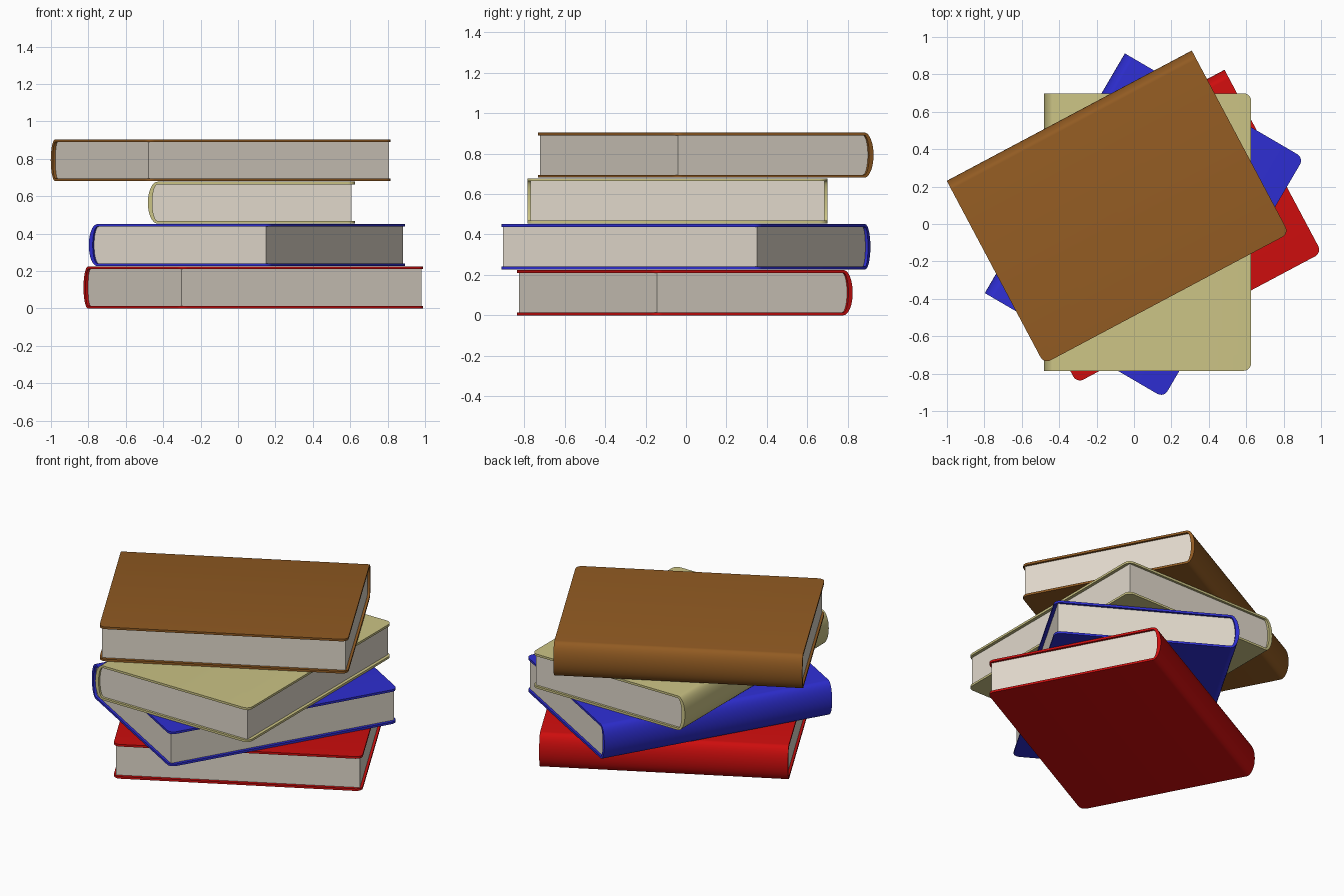
import bpy, bmesh, math
from mathutils import Vector

if "Cube" in bpy.data.objects:
    bpy.data.objects.remove(bpy.data.objects["Cube"])

W, L, T = 1.108, 1.484, 0.224      # book width, spine length, thickness
BOARD, SPINE = 0.014, 0.024        # cover board and spine thickness
ARC_X = -W / 2 + 0.052             # where the rounded spine begins
PITCH = 0.2268


def material(name, rgb):
    m = bpy.data.materials.new(name)
    m.diffuse_color = (*rgb, 1)
    m.use_nodes = True
    m.node_tree.nodes["Principled BSDF"].inputs["Base Color"].default_value = m.diffuse_color
    return m


def spine_arc(bulge, half, n=16):
    """Half ellipse from top to bottom, bulging towards -x."""
    return [(ARC_X - bulge * math.sin(math.pi * i / n),
             T / 2 + half * math.cos(math.pi * i / n)) for i in range(n + 1)]


def extrude_profile(name, profile, length, mat, corner=0.0):
    """Extrude an x-z outline along y; optionally round the fore-edge corners."""
    bm = bmesh.new()
    face = bm.faces.new([bm.verts.new((x, -length / 2, z)) for x, z in profile])
    ext = bmesh.ops.extrude_face_region(bm, geom=[face])
    moved = [g for g in ext["geom"] if isinstance(g, bmesh.types.BMVert)]
    bmesh.ops.translate(bm, verts=moved, vec=Vector((0, length, 0)))
    if corner:
        x_max = max(p[0] for p in profile)
        edges = [e for e in bm.edges
                 if all(abs(v.co.x - x_max) < 1e-5 for v in e.verts)
                 and abs(e.verts[0].co.y - e.verts[1].co.y) < 1e-5]
        bmesh.ops.bevel(bm, geom=edges, offset=corner, segments=5,
                        profile=0.5, affect='EDGES')
    bmesh.ops.recalc_face_normals(bm, faces=bm.faces)
    me = bpy.data.meshes.new(name)
    bm.to_mesh(me)
    bm.free()
    me.materials.append(mat)
    ob = bpy.data.objects.new(name, me)
    bpy.context.collection.objects.link(ob)
    bpy.ops.object.select_all(action='DESELECT')
    ob.select_set(True)
    bpy.context.view_layer.objects.active = ob
    bpy.ops.object.shade_smooth_by_angle(angle=math.radians(30))
    return ob


paper = material("paper", (0.75, 0.69, 0.60))

# cover: U-shaped shell with rounded spine; pages: block filling it
outer = spine_arc(0.052, T / 2)
inner = spine_arc(0.052 - SPINE, T / 2 - BOARD)
cover_profile = ([(W / 2, T)] + outer + [(W / 2, 0), (W / 2, BOARD)]
                 + inner[::-1] + [(W / 2, T - BOARD)])
fore = W / 2 - 0.02
pages_profile = [(fore, T - BOARD)] + inner + [(fore, BOARD)]

# stack from bottom to top: colour, centre x, centre y, turn in degrees
books = [
    ("red", (0.61, 0.004, 0.004), 0.089, -0.013, -62),
    ("blue", (0.027, 0.027, 0.64), 0.055, -0.008, -30.3),
    ("khaki", (0.60, 0.55, 0.235), 0.072, -0.043, 0),
    ("brown", (0.285, 0.104, 0.016), -0.086, 0.090, -62),
]
for i, (name, rgb, x, y, turn) in enumerate(books):
    cloth = material(name + " cloth", rgb)
    cover = extrude_profile(name + "_cover", cover_profile, L, cloth, 0.04)
    pages = extrude_profile(name + "_pages", pages_profile, L - 0.03, paper)
    for ob in (cover, pages):
        ob.location = (x, y, i * PITCH)
        ob.rotation_euler.z = math.radians(turn)
